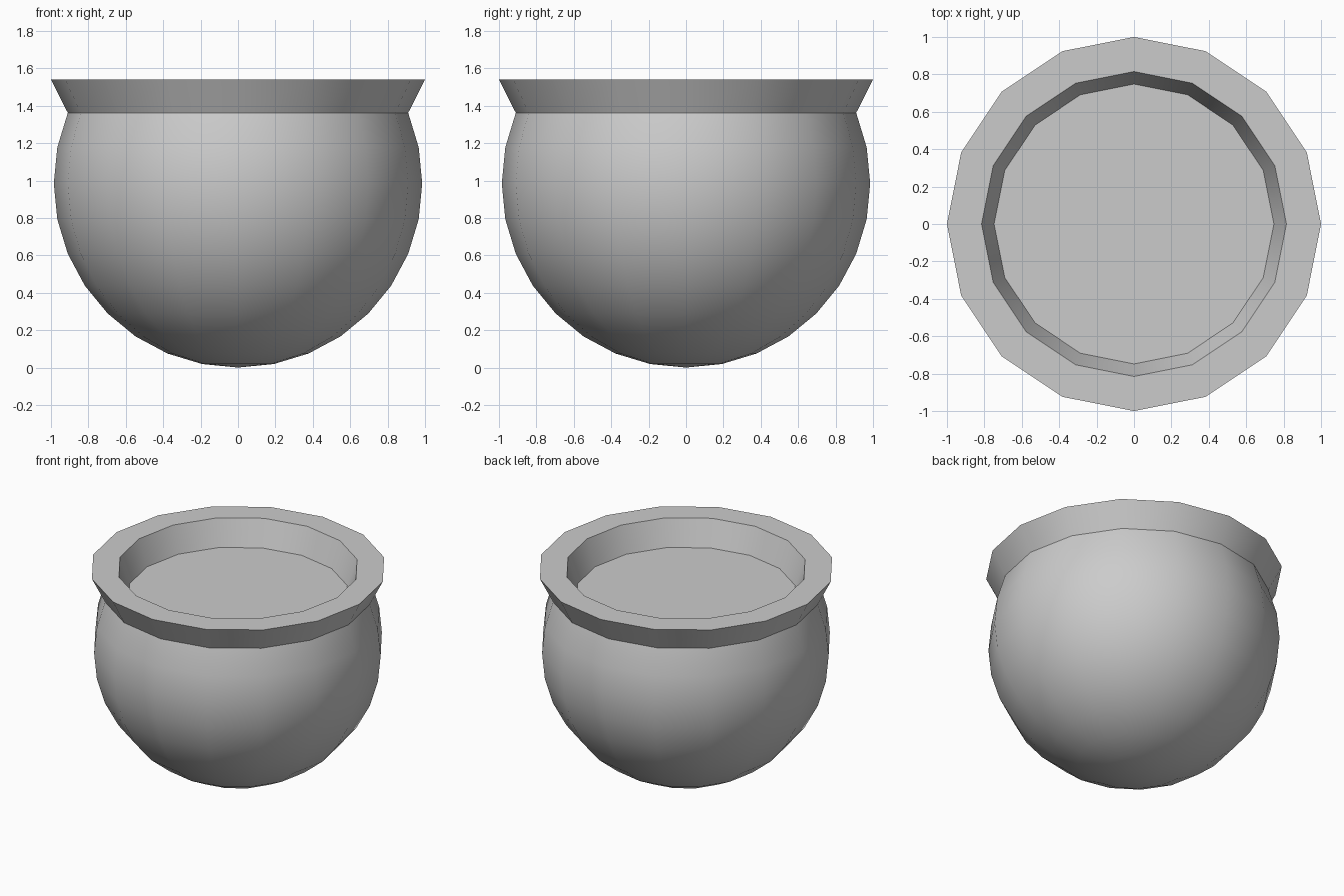
import bpy, bmesh
from math import sin, cos, pi, radians

if "Cube" in bpy.data.objects:
    bpy.data.objects.remove(bpy.data.objects["Cube"])

SIDES = 16
R = 0.985          # radius of the round bowl


def lathe(name, profile):
    """Turn an (r, z) profile around z into a faceted solid."""
    bm = bmesh.new()
    verts = [bm.verts.new((r, 0, z)) for r, z in profile]
    edges = [bm.edges.new(pair) for pair in zip(verts, verts[1:])]
    bmesh.ops.spin(bm, geom=verts + edges, cent=(0, 0, 0), axis=(0, 0, 1),
                   angle=2 * pi, steps=SIDES, use_merge=True)
    bmesh.ops.remove_doubles(bm, verts=bm.verts, dist=1e-4)
    # merge the flat triangles at the centre of the floor into one face
    flat = [v for v in bm.verts if abs(v.co.x) + abs(v.co.y) < 1e-4 and v.co.z > 0.5]
    bmesh.ops.dissolve_verts(bm, verts=flat)
    bmesh.ops.recalc_face_normals(bm, faces=bm.faces)
    mesh = bpy.data.meshes.new(name)
    bm.to_mesh(mesh)
    bm.free()
    obj = bpy.data.objects.new(name, mesh)
    bpy.context.collection.objects.link(obj)
    bpy.ops.object.select_all(action='DESELECT')
    obj.select_set(True)
    bpy.context.view_layer.objects.active = obj
    bpy.ops.object.shade_smooth_by_angle(angle=radians(30))
    return obj


# Round bowl: sphere rings from the bottom pole up to the neck
bowl = [(R * sin(i * pi / 16), R - R * cos(i * pi / 16)) for i in range(11)]

# Flared rim, sloping inner wall and flat floor inside
rim = [(1.0, 1.54), (0.815, 1.54), (0.748, 1.35), (0, 1.35)]

lathe("round_pot", bowl + rim)
